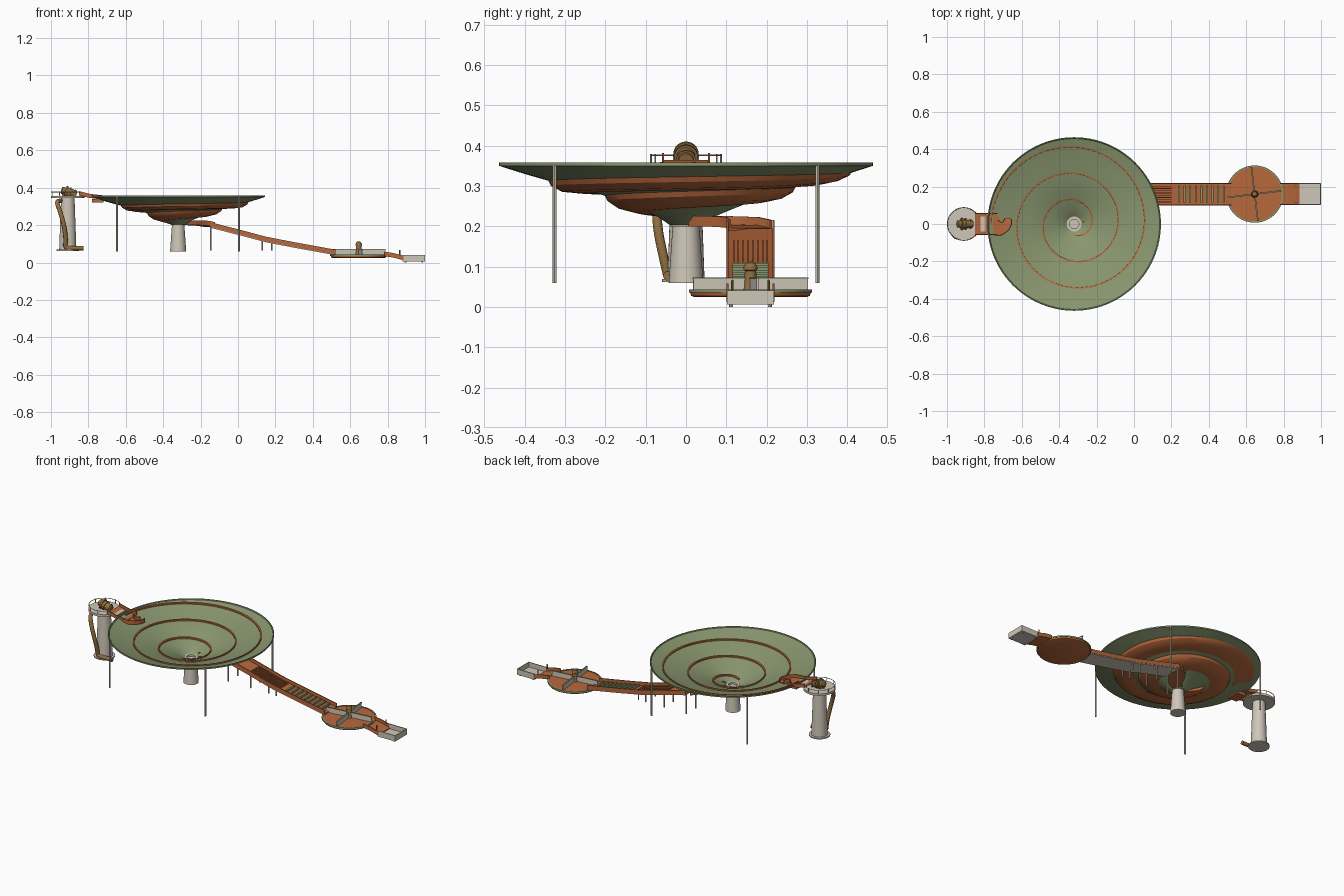
import bpy, bmesh, math
from mathutils import Vector

if "Cube" in bpy.data.objects:
    bpy.data.objects.remove(bpy.data.objects["Cube"])
pi = math.pi

def mat(name, c):
    m = bpy.data.materials.new(name)
    m.diffuse_color = (*c, 1)
    m.use_nodes = True
    m.node_tree.nodes["Principled BSDF"].inputs["Base Color"].default_value = m.diffuse_color
    return m
GREEN = mat("green", (.25, .31, .16))
ORANGE = mat("orange", (.48, .14, .045))
OCHRE = mat("ochre", (.28, .16, .05))
STONE = mat("stone", (.62, .57, .48))

def loft(name, rings, m, caps=True, loop=False):
    """Skin a list of closed cross-sections."""
    bm = bmesh.new()
    vs = [[bm.verts.new(p) for p in r] for r in rings]
    n = len(vs[0])
    for i in range(len(vs) if loop else len(vs) - 1):
        a, b = vs[i], vs[(i + 1) % len(vs)]
        for j in range(n):
            bm.faces.new((a[j], a[(j + 1) % n], b[(j + 1) % n], b[j]))
    if caps and not loop:
        bm.faces.new(vs[0])
        bm.faces.new(vs[-1])
    bmesh.ops.recalc_face_normals(bm, faces=bm.faces)
    me = bpy.data.meshes.new(name)
    bm.to_mesh(me)
    bm.free()
    o = bpy.data.objects.new(name, me)
    bpy.context.collection.objects.link(o)
    me.materials.append(m)
    bpy.context.view_layer.objects.active = o
    o.select_set(True)
    bpy.ops.object.shade_smooth_by_angle(angle=math.radians(30))
    o.select_set(False)
    return o

def round_loft(name, prof, m, at, n=32, axis=(0, 0, 1)):
    """Solid of revolution from (radius, height) pairs along an axis."""
    q = Vector((0, 0, 1)).rotation_difference(Vector(axis))
    return loft(name, [[Vector(at) + q @ Vector((r * math.cos(2*pi*k/n), r * math.sin(2*pi*k/n), z))
                        for k in range(n)] for r, z in prof], m)

def lathe_shell(name, prof, m, at, n=96):
    """Closed profile revolved into a ring or shell."""
    return loft(name, [[(at[0] + r * math.cos(2*pi*k/n), at[1] + r * math.sin(2*pi*k/n), z)
                        for r, z in prof] for k in range(n)], m, loop=True)

def box(name, x0, x1, y0, y1, z0, z1, m):
    return loft(name, [[(x0, y0, z), (x1, y0, z), (x1, y1, z), (x0, y1, z)] for z in (z0, z1)], m)

def channel(name, pts, w, h, t, m):
    """U-shaped trough swept along a path; w may vary per point."""
    P = [Vector(p) for p in pts]
    rings = []
    for i, p in enumerate(P):
        d = P[min(i + 1, len(P) - 1)] - P[max(i - 1, 0)]
        s = Vector((-d.y, d.x, 0)).normalized()
        a = (w[i] if isinstance(w, list) else w) / 2
        sec = [(-a, 0), (a, 0), (a, h), (a - t, h), (a - t, t), (t - a, t), (t - a, h), (-a, h)]
        rings.append([p + s * u + Vector((0, 0, v)) for u, v in sec])
    return loft(name, rings, m)

def pipe(name, pts, r, m):
    c = bpy.data.curves.new(name, 'CURVE')
    c.dimensions = '3D'
    c.bevel_depth = r
    c.bevel_resolution = 3
    c.use_fill_caps = True
    s = c.splines.new('NURBS')
    s.points.add(len(pts) - 1)
    for q, p in zip(s.points, pts):
        q.co = (*p, 1)
    s.use_endpoint_u = True
    s.order_u = 3
    c.materials.append(m)
    bpy.context.collection.objects.link(bpy.data.objects.new(name, c))

# Funnel bowl
CX = -.32
PROF = [(.463, .355), (.40, .335), (.33, .315), (.25, .297), (.19, .277), (.12, .25), (.07, .229), (.038, .207)]

def fz(r):
    for (a, za), (b, zb) in zip(PROF, PROF[1:]):
        if r >= b:
            return zb + (za - zb) * (r - b) / (a - b)
    return PROF[-1][1]
lathe_shell("bowl", PROF + [(r, z - .005) for r, z in reversed(PROF)], GREEN, (CX, 0))
lathe_shell("bowl_rim", [(.455, .35), (.464, .35), (.464, .358), (.459, .358)], GREEN, (CX, 0))

# Spiral guide lip on top and swollen track shell beneath
lip, shell = [], []
for k in range(221):
    n = k / 80
    a = pi - 2 * pi * n
    r = .448 - .141 * n
    def pt(q, z):
        return (CX + q * math.cos(a), q * math.sin(a), fz(q) + z)
    lip.append([pt(r - .005, -.004), pt(r + .003, -.004), pt(r + .003, .008), pt(r - .005, .008)])
    if 4 <= k <= 165:
        s = min(1, (k - 3) / 30)
        shell.append([pt(r, -.003), pt(r - .008, -.012 * s - .004), pt(r - .035, -.02 * s - .004),
                      pt(r - .08, -.014 * s - .004), pt(r - .115, -.006), pt(r - .115, -.003), pt(r - .05, -.003)])
loft("spiral_lip", lip, ORANGE)
loft("spiral_track_shell", shell, ORANGE)

# Bowl supports
round_loft("bowl_column", [(.043, .06), (.033, .205)], STONE, (CX, 0, 0))
lathe_shell("drain_collar", [(.025, .2), (.04, .2), (.04, .216), (.025, .216)], STONE, (CX, 0), 32)
for k in range(4):
    a = pi / 4 + k * pi / 2
    round_loft("bowl_leg", [(.005, .06), (.005, .35)], STONE,
               (CX + .461 * math.cos(a), .461 * math.sin(a), 0), 12)

# Tower with platform and railing
TX = -.91
round_loft("tower_base", [(.06, .062), (.06, .069)], STONE, (TX, 0, 0))
round_loft("tower_column", [(.046, .069), (.036, .345)], STONE, (TX, 0, 0))
round_loft("tower_platform", [(.09, .344), (.09, .357)], STONE, (TX, 0, 0), 48)
rail = [(TX + .088 * math.cos(a), .088 * math.sin(a), .377)
        for a in [math.radians(40 + 280 * k / 28) for k in range(29)]]
pipe("platform_rail", rail, .0018, STONE)
for p in rail[::4]:
    round_loft("rail_post", [(.0022, .355), (.0022, .38)], STONE, (p[0], p[1], 0), 8)

# Lift pipe and nozzle
pipe("lift_pipe", [(-.825, -.045, .077), (-.88, -.045, .077), (-.925, -.045, .077), (-.92, -.055, .12), (-.93, -.072, .2),
                   (-.95, -.072, .27), (-.97, -.055, .325), (-.955, -.02, .33), (-.93, 0, .335), (-.93, 0, .37)], .012, OCHRE)
ax = Vector((.95, 0, -.28))
for name, prof in (("nozzle_body", [(.012, 0), (.02, .004), (.02, .025), (.025, .03), (.022, .06), (.018, .085)]),
                   ("nozzle_ring_back", [(.031, .022), (.031, .032)]),
                   ("nozzle_ring_mid", [(.029, .042), (.029, .05)]),
                   ("nozzle_ring_front", [(.024, .07), (.024, .078)])):
    round_loft(name, prof, OCHRE, (-.945, 0, .387), 32, ax)

# Entry chute and curved scoop into the bowl
channel("entry_chute", [(-.85, 0, .36), (-.79, 0, .345), (-.73, 0, .338)], .118, .022, .005, ORANGE)
box("entry_plate", -.83, -.795, -.04, .04, .35, .358, STONE)
scoop = [(-.735, 0), (-.71, -.004), (-.69, .006), (-.675, .028), (-.672, .05)]
channel("entry_scoop", [(x, y - .02, .336 - i * .002) for i, (x, y) in enumerate(scoop)],
        [.09, .075, .06, .05, .04], .024, .005, ORANGE)
box("entry_support", -.78, -.72, -.04, .04, .322, .34, ORANGE)

# Descending chute
CY = .16
def cz(x):
    K = [(-.3, .205), (-.17, .195), (0, .152), (.15, .112), (.3, .083), (.52, .043)]
    for (a, za), (b, zb) in zip(K, K[1:]):
        if x <= b:
            return za + (zb - za) * (x - a) / (b - a)
    return K[-1][1]
bend = [(-.29, .03, .2), (-.255, .055, .2), (-.225, .1, .199), (-.19, .14, .197), (-.15, CY, cz(-.15))]
channel("bend_chute", bend, [.06, .075, .09, .108, .12], .026, .006, ORANGE)
straight = [(x, CY, cz(x)) for x in (-.15, -.08, 0, .08, .15, .22, .3, .4, .52)]
channel("long_chute", straight, .12, .026, .005, ORANGE)
loft("chute_bottom", [[(x, y - .058, z - .004), (x, y + .058, z - .004), (x, y + .058, z + .001), (x, y - .058, z + .001)]
                      for x, y, z in straight], STONE)
# Lengthwise ribs then cross bars
for k in range(8):
    y = CY - .042 + k * .012
    loft("chute_rib", [[(x, y - .002, cz(x) + .004), (x, y + .002, cz(x) + .004),
                        (x, y + .002, cz(x) + .014), (x, y - .002, cz(x) + .014)] for x in (0, .08, .15, .2)], ORANGE)
for k in range(9):
    x = .235 + k * .03
    box("chute_bar", x, x + .01, CY - .045, CY + .045, cz(x), cz(x) + .014, GREEN)
for x in (-.146, .005, .13, .18):
    for y in (.115, .205):
        round_loft("chute_leg", [(.004, .065), (.004, cz(x))], STONE, (x, y, 0), 10)

# Paddle wheel
WX = .645
round_loft("wheel_disc", [(.14, .025), (.147, .028), (.15, .036), (.15, .041)], ORANGE, (WX, CY, 0), 64)
lathe_shell("wheel_rim", [(.145, .036), (.153, .036), (.153, .044), (.145, .044)], GREEN, (WX, CY), 64)
for k in range(4):
    a = math.radians(k * 90 + 7)
    for name, r0, r1, t, z1, m in (("paddle", .012, .143, .003, .07, STONE), ("paddle_cap", .012, .145, .004, .073, GREEN)):
        o = box(name, r0, r1, -t, t, .04 if m == STONE else .07, z1, m)
        o.location = (WX, CY, 0)
        o.rotation_euler.z = a
round_loft("wheel_hub", [(.02, .04), (.016, .048), (.014, .09), (.017, .092), (.017, .1), (.012, .109), (.004, .113)],
           OCHRE, (WX, CY, 0), 24)

# Outlet chute and catch tray
channel("outlet_chute", [(.78, CY, .034), (.83, CY, .027), (.885, CY, .012)], .118, .024, .005, ORANGE)
for y in (.115, .205):
    round_loft("outlet_pin", [(.003, .04), (.003, .066), (.001, .068)], OCHRE, (.865, y, 0), 10)
box("tray_floor", .88, 1, .102, .218, .006, .012, STONE)
for y in (.102, .213):
    box("tray_side", .88, 1, y, y + .005, .006, .041, STONE)
box("tray_end", .995, 1, .102, .218, .006, .041, STONE)
for x in (.895, .985):
    for y in (.112, .208):
        round_loft("tray_foot", [(.005, 0), (.005, .007)], STONE, (x, y, 0), 12)
